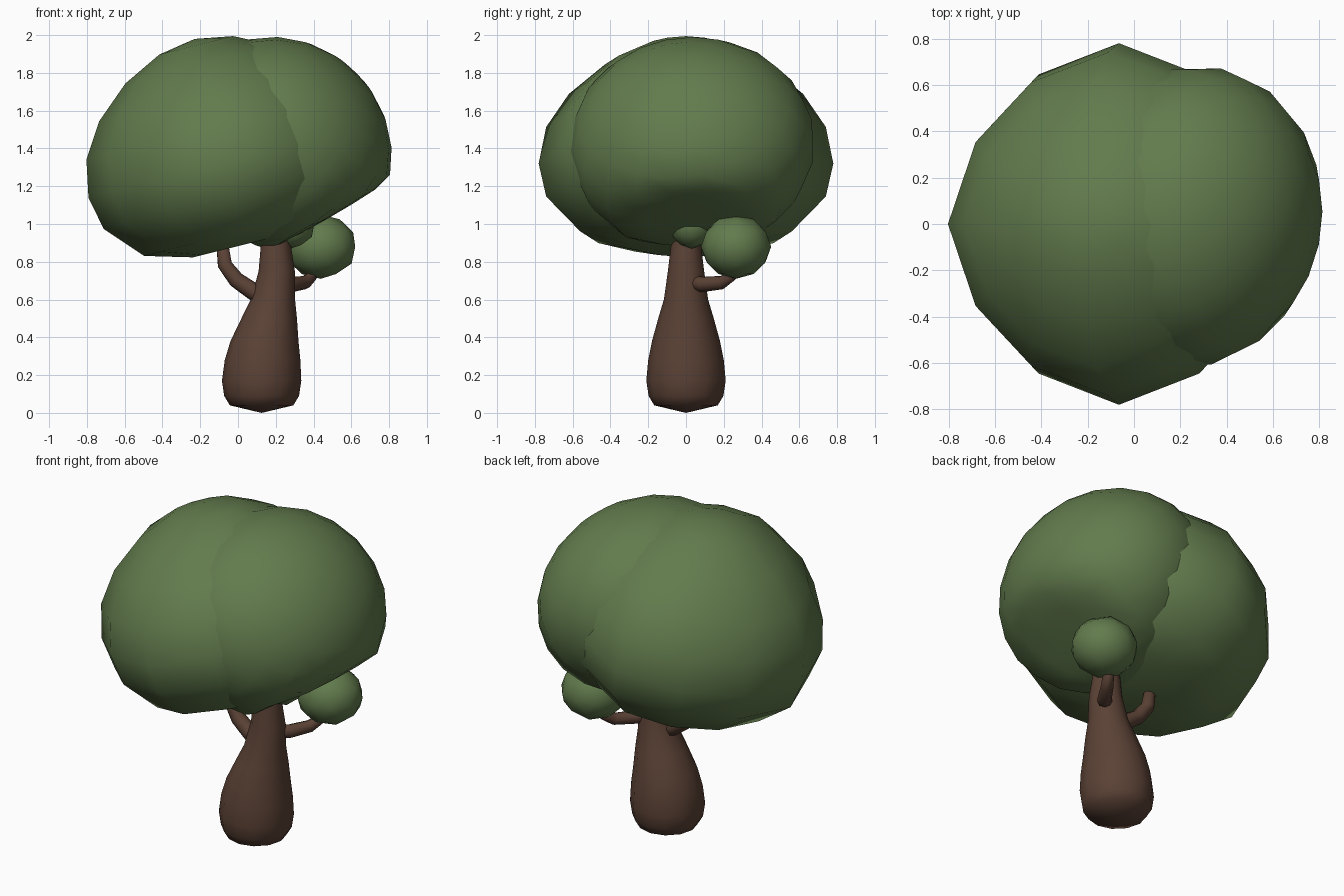
import bpy, bmesh, math
from mathutils import Vector, Matrix

cube = bpy.data.objects.get("Cube")
if cube:
    bpy.data.objects.remove(cube, do_unlink=True)


def make_material(name, colour):
    mat = bpy.data.materials.new(name)
    mat.use_nodes = True
    mat.diffuse_color = colour
    mat.node_tree.nodes["Principled BSDF"].inputs["Base Color"].default_value = colour
    return mat


leaf = make_material("leaf green", (0.122, 0.198, 0.074, 1))
bark = make_material("bark brown", (0.104, 0.054, 0.036, 1))


def finish(name, bm, mat):
    bmesh.ops.recalc_face_normals(bm, faces=bm.faces)
    mesh = bpy.data.meshes.new(name)
    bm.to_mesh(mesh)
    bm.free()
    mesh.materials.append(mat)
    mesh.shade_smooth()
    obj = bpy.data.objects.new(name, mesh)
    bpy.context.collection.objects.link(obj)


def loft(bm, rings, sides):
    """Skin circles given as (centre, radius, rotation) and return the loops."""
    loops = []
    for centre, radius, rot in rings:
        loops.append([bm.verts.new(Vector(centre) + rot @ Vector(
            (radius * math.cos(math.tau * i / sides), radius * math.sin(math.tau * i / sides), 0)))
            for i in range(sides)])
    for a, b in zip(loops, loops[1:]):
        for i in range(sides):
            j = (i + 1) % sides
            bm.faces.new((a[i], a[j], b[j], b[i]))
    return loops


def fan(bm, loop, point):
    tip = bm.verts.new(point)
    for a, b in zip(loop, loop[1:] + loop[:1]):
        bm.faces.new((a, b, tip))


def tube(name, points, radii, sides=8):
    pts = [Vector(p) for p in points]
    rings = []
    for i, p in enumerate(pts):
        along = pts[min(i + 1, len(pts) - 1)] - pts[max(i - 1, 0)]
        rings.append((p, radii[i], along.to_track_quat('Z', 'Y').to_matrix()))
    bm = bmesh.new()
    loops = loft(bm, rings, sides)
    fan(bm, loops[0], pts[0])
    fan(bm, loops[-1], pts[-1])
    finish(name, bm, bark)


def leaf_ball(name, centre, size):
    bm = bmesh.new()
    bmesh.ops.create_icosphere(bm, subdivisions=2, radius=1)
    bm.transform(Matrix.Translation(centre) @ Matrix.Diagonal((*size, 1)))
    finish(name, bm, leaf)


# Main canopy: a flat-bottomed dome leaning to the right, fullest along its axes
dome = [(0.3, -0.44), (0.56, -0.37), (0.74, -0.18), (0.78, 0), (0.74, 0.2),
        (0.62, 0.38), (0.43, 0.54), (0.21, 0.645)]
bm = bmesh.new()
loops = loft(bm, [((0, 0, h), r, Matrix.Identity(3)) for r, h in dome], 12)
for loop in loops:
    for i, v in enumerate(loop):
        if i % 3:
            v.co.xy *= 0.955
fan(bm, loops[0], (0, 0, -0.44))
fan(bm, loops[-1], (0, 0, 0.68))
bm.transform(Matrix.Translation((-0.065, 0, 1.32)) @ Matrix.Rotation(math.radians(-14), 4, 'Y')
             @ Matrix.Diagonal((0.96, 1, 1, 1)))
finish("main_canopy", bm, leaf)

# Side canopy: a rounder mass, flattened on its lower outer side
bm = bmesh.new()
bmesh.ops.create_uvsphere(bm, u_segments=20, v_segments=12, radius=1)
bm.transform(Matrix.Translation((0.24, 0.03, 1.42)) @ Matrix.Rotation(math.radians(-12), 4, 'Z')
             @ Matrix.Rotation(math.radians(45), 4, 'Y') @ Matrix.Diagonal((0.6, 0.655, 0.54, 1)))
under = Vector((0.5, 0, -0.866))
for v in bm.verts:
    depth = (v.co - Vector((0.5, 0, 1.06))).dot(under)
    if depth > 0:
        v.co -= under * depth * 0.9
finish("side_canopy", bm, leaf)

# Small leaf masses: one on the side branch, one under the canopy
leaf_ball("branch_leaf_ball", (0.438, 0.265, 0.88), (0.192, 0.186, 0.17))
leaf_ball("under_canopy_leaf_ball", (0.28, 0.03, 1.0), (0.13, 0.12, 0.13))

# Trunk: swollen at the base, tapering and leaning into the canopy
trunk = [(0.125, 0.168, 0.04), (0.125, 0.198, 0.09), (0.125, 0.21, 0.17), (0.13, 0.2, 0.28),
         (0.14, 0.18, 0.38), (0.165, 0.147, 0.5), (0.185, 0.117, 0.6), (0.205, 0.096, 0.75),
         (0.2, 0.078, 0.9), (0.2, 0.065, 1.05)]
bm = bmesh.new()
loops = loft(bm, [((x, 0, z), r, Matrix.Identity(3)) for x, r, z in trunk], 12)
fan(bm, loops[0], (0.125, 0, 0))
fan(bm, loops[-1], (0.2, 0, 1.06))
finish("trunk", bm, bark)

# Branches
tube("right_branch", [(0.17, 0, 0.59), (0.07, 0.01, 0.65), (-0.01, 0.02, 0.705), (-0.07, 0.035, 0.785), (-0.09, 0.045, 0.95)],
     [0.055, 0.046, 0.043, 0.04, 0.03])
tube("left_branch", [(0.22, 0.02, 0.69), (0.29, 0.09, 0.68), (0.355, 0.19, 0.69), (0.385, 0.235, 0.72), (0.4, 0.26, 0.82)],
     [0.045, 0.04, 0.036, 0.032, 0.024])
